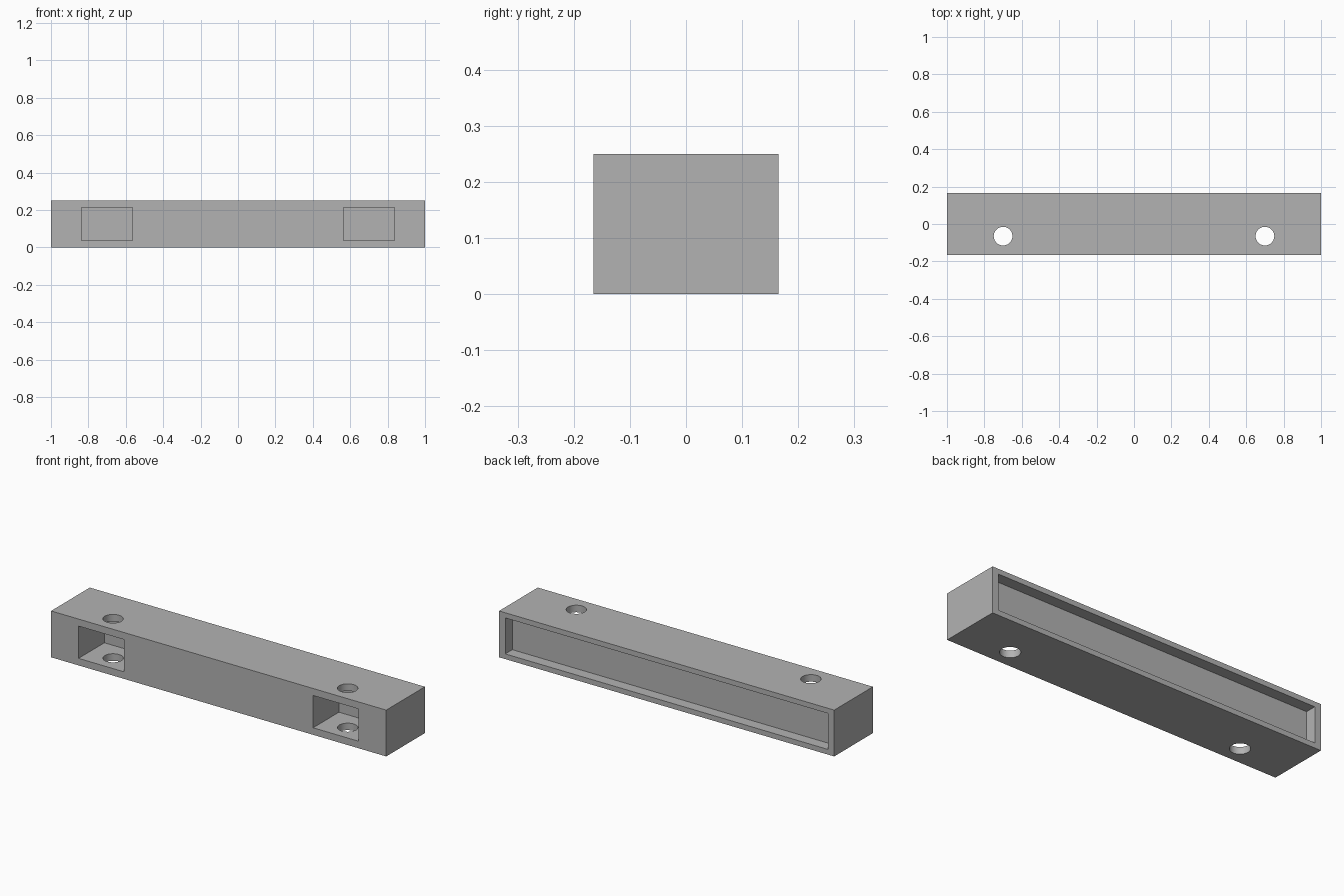
import bpy

# Remove the default cube
if "Cube" in bpy.data.objects:
    bpy.data.objects.remove(bpy.data.objects["Cube"], do_unlink=True)

LENGTH, DEPTH, HEIGHT = 2.0, 0.33, 0.25
FRONT, BACK = -DEPTH / 2, DEPTH / 2
HOLE_X, HOLE_Y, HOLE_R = 0.70, -0.065, 0.05
OVER = 0.05  # how far cutters stick out of the block

GREY = (0.45, 0.45, 0.45, 1)
grey = bpy.data.materials.new("plain grey")
grey.use_nodes = True
grey.diffuse_color = GREY
grey.node_tree.nodes["Principled BSDF"].inputs["Base Color"].default_value = GREY


def box(name, low, high):
    """Box spanning two opposite corners."""
    centre = [(a + b) / 2 for a, b in zip(low, high)]
    bpy.ops.mesh.primitive_cube_add(size=1, location=centre)
    obj = bpy.context.object
    obj.name = name
    obj.scale = [b - a for a, b in zip(low, high)]
    bpy.ops.object.transform_apply(location=True, rotation=False, scale=True)
    obj.data.materials.append(grey)
    return obj


def cut(target, cutter):
    """Subtract the cutter from the target, then discard it."""
    mod = target.modifiers.new(cutter.name, "BOOLEAN")
    mod.operation, mod.solver, mod.object = "DIFFERENCE", "EXACT", cutter
    bpy.context.view_layer.objects.active = target
    bpy.ops.object.modifier_apply(modifier=mod.name)
    bpy.data.objects.remove(cutter, do_unlink=True)


# Main block
block = box("mounting_block", (-LENGTH / 2, FRONT, 0), (LENGTH / 2, BACK, HEIGHT))

# Long shallow recess in the back
rim_x, rim_z, recess_depth = 0.037, 0.028, 0.06
cut(block, box("back_recess",
               (-LENGTH / 2 + rim_x, BACK - recess_depth, rim_z),
               (LENGTH / 2 - rim_x, BACK + OVER, HEIGHT - rim_z)))

# Front pockets, each crossed by a vertical bolt hole
pocket_half, pocket_rim, pocket_depth = 0.136, 0.038, 0.22
for name, side in (("left", 1), ("right", -1)):
    x = side * HOLE_X
    cut(block, box(name + "_pocket",
                   (x - pocket_half, FRONT - OVER, pocket_rim),
                   (x + pocket_half, FRONT + pocket_depth, HEIGHT - pocket_rim)))
    bpy.ops.mesh.primitive_cylinder_add(
        vertices=48, radius=HOLE_R, depth=HEIGHT + 2 * OVER,
        location=(x, HOLE_Y, HEIGHT / 2))
    hole = bpy.context.object
    hole.name = name + "_bolt_hole"
    hole.data.materials.append(grey)
    cut(block, hole)

# Smooth hole walls, sharp edges elsewhere
bpy.ops.object.select_all(action="DESELECT")
block.select_set(True)
bpy.context.view_layer.objects.active = block
bpy.ops.object.shade_smooth_by_angle()
